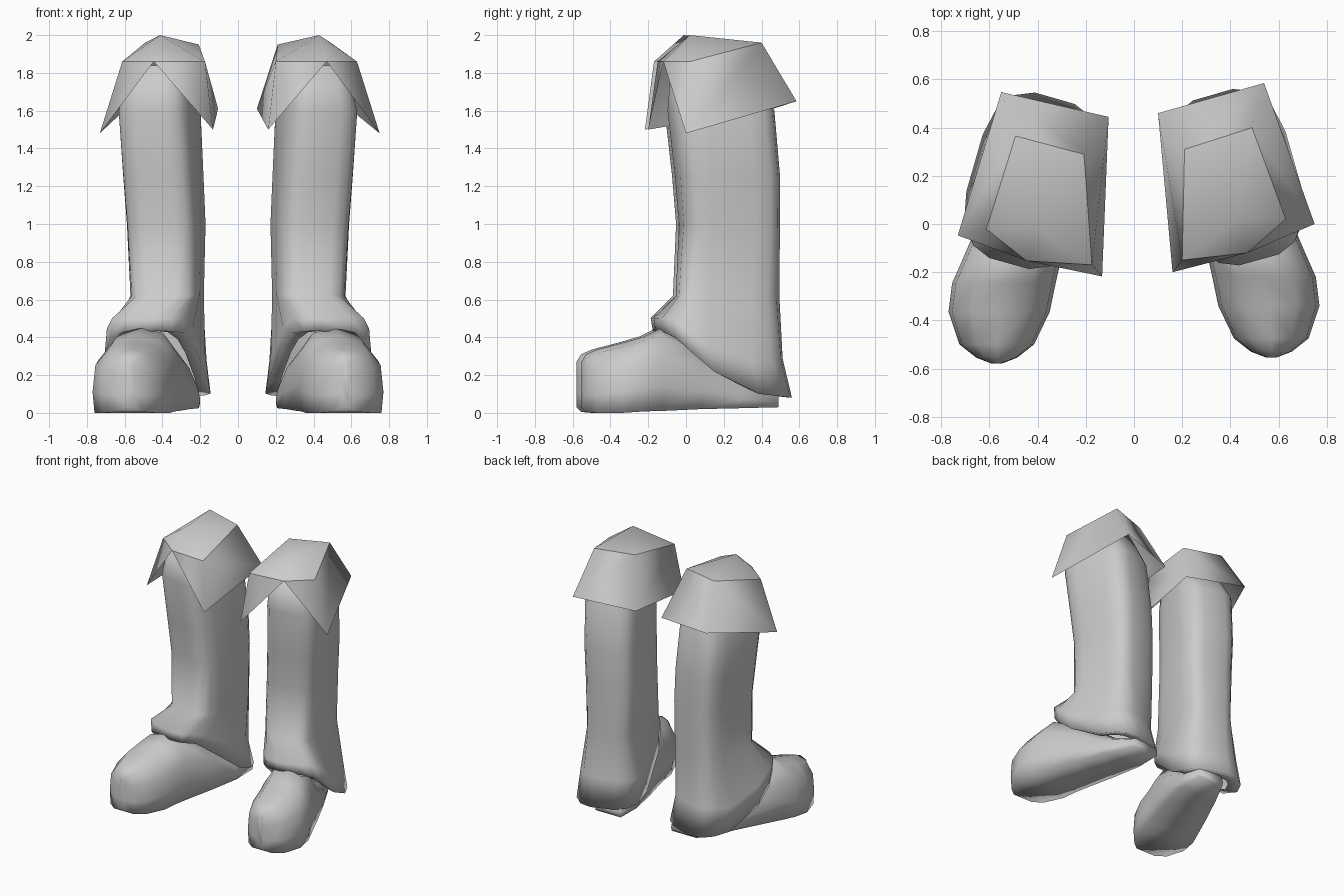
import bpy, bmesh, math
from mathutils import Matrix, Vector

cube = bpy.data.objects.get("Cube")
if cube:
    bpy.data.objects.remove(cube)

grey = bpy.data.materials.new("plain grey")
grey.use_nodes = True
grey.diffuse_color = (0.6, 0.6, 0.6, 1)
grey.node_tree.nodes["Principled BSDF"].inputs["Base Color"].default_value = (0.6, 0.6, 0.6, 1)


def finish(name, bm, side, move):
    """Place the part on one side, mirror it for the right, and shade it."""
    bmesh.ops.recalc_face_normals(bm, faces=bm.faces)
    if side < 0:
        bm.transform(Matrix.Scale(-1, 4, Vector((1, 0, 0))) @ move)
        bmesh.ops.reverse_faces(bm, faces=bm.faces)
    mesh = bpy.data.meshes.new(name)
    bm.to_mesh(mesh)
    bm.free()
    mesh.materials.append(grey)
    mesh.shade_smooth()
    bpy.context.collection.objects.link(bpy.data.objects.new(name, mesh))


def loft(bm, rings, cap_end=True):
    """Skin a list of closed point rings."""
    loops = [[bm.verts.new(p) for p in ring] for ring in rings]
    for a, b in zip(loops, loops[1:]):
        n = len(a)
        for i in range(n):
            j = (i + 1) % n
            bm.faces.new((a[i], a[j], b[j], b[i]))
    bm.faces.new(loops[0])
    if cap_end:
        bm.faces.new(loops[-1])


def interpolate(table, t):
    for (t0, v0), (t1, v1) in zip(table, table[1:]):
        if t <= t1:
            return v0 + (v1 - v0) * max(0, (t - t0) / (t1 - t0))
    return table[-1][1]


def oval(cx, cy, rx, ry, height, turn, power=0.5, sides=16):
    """Turned rounded-box ring; height is a number or a function of y."""
    ring = []
    for i in range(sides):
        a = math.tau * (i + 0.5) / sides
        c, s = math.cos(a), math.sin(a)
        u = rx * math.copysign(abs(c) ** power, c)
        v = ry * math.copysign(abs(s) ** power, s)
        x = cx + u * math.cos(turn) - v * math.sin(turn)
        y = cy + u * math.sin(turn) + v * math.cos(turn)
        ring.append((x, y, height(y) if callable(height) else height))
    return ring


# Lower rim of the boot, high over the instep and low at the heel
RIM = [(-0.2, 0.44), (-0.08, 0.42), (0.12, 0.24), (0.3, 0.11), (0.57, 0.08)]


def rim(y):
    return interpolate(RIM, y)


def flare(y):
    return rim(y) + interpolate([(-0.2, 0.06), (0.1, 0.12), (0.5, 0.2)], y)


def build_shaft(side, name):
    bm = bmesh.new()
    loft(bm, [
        oval(0.40, 0.13, 0.15, 0.2, 1.84, 0.28),
        oval(0.415, 0.185, 0.2, 0.275, 1.6, 0.2, 0.55),
        oval(0.395, 0.22, 0.197, 0.27, 1.25, 0.17),
        oval(0.38, 0.23, 0.195, 0.26, 1.0, 0.15),
        oval(0.375, 0.22, 0.185, 0.27, 0.62, 0.1),
        oval(0.43, 0.17, 0.235, 0.335, flare, 0.27, 0.62),
        oval(0.425, 0.2, 0.25, 0.355, rim, 0.28, 0.65),
        oval(0.425, 0.19, 0.18, 0.26, lambda y: rim(y) + 0.02, 0.28, 0.65),
    ], cap_end=False)
    finish(name, bm, side, Matrix.Translation((0, -0.015, 0)))


# Arched foot section, wall to wall, over a flat sole
ARCH = [(-0.95, 0), (-1, 0.3), (-0.93, 0.68), (-0.55, 0.94), (0, 1)]
ARCH += [(-x, z) for x, z in reversed(ARCH[:-1])]


def build_foot(side, name):
    bm = bmesh.new()
    # y, centre x, half width, bottom, top
    stations = [
        (0.49, 0.31, 0.11, 0.03, 0.12), (0.3, 0.36, 0.16, 0.025, 0.18),
        (0.08, 0.435, 0.19, 0.02, 0.34), (-0.13, 0.51, 0.205, 0.01, 0.45),
        (-0.22, 0.54, 0.215, 0.008, 0.405), (-0.34, 0.56, 0.21, 0, 0.37),
        (-0.475, 0.57, 0.155, 0, 0.335), (-0.53, 0.57, 0.085, 0.005, 0.31),
        (-0.555, 0.57, 0.02, 0.03, 0.27),
    ]
    loft(bm, [[(cx + u * w, y, lo + v * (hi - lo)) for u, v in ARCH]
              for y, cx, w, lo, hi in stations])
    finish(name, bm, side, Matrix.Translation((0, -0.025, 0)))


CUFF_POINTS = {
    "peak": (0.43, 0.02, 2.0), "notch": (0.47, -0.12, 1.86),
    "top_front_in": (0.2, -0.15, 1.86), "top_front_out": (0.63, 0.02, 1.86),
    "top_back_in": (0.21, 0.31, 1.95), "top_back_out": (0.49, 0.4, 1.96),
    "tip_front_in": (0.16, -0.2, 1.5), "tip_front_out": (0.75, 0, 1.48),
    "tip_back_in": (0.1, 0.46, 1.61), "tip_back_out": (0.54, 0.585, 1.65),
}
KNEE_FACES = (
    "peak top_front_in notch", "peak notch top_front_out",
    "peak top_front_out top_back_out", "peak top_back_out top_back_in",
    "peak top_back_in top_front_in",
)
# Split front flaps, then inner, back and outer skirts
CUFF_FACES = (
    "notch top_front_in tip_front_in", "notch tip_front_out top_front_out",
    "top_front_in top_back_in tip_back_in tip_front_in",
    "top_back_in top_back_out tip_back_out tip_back_in",
    "top_back_out top_front_out tip_front_out tip_back_out",
)


def build_panels(side, name, faces):
    bm = bmesh.new()
    used = sorted(set(" ".join(faces).split()))
    v = {key: bm.verts.new(CUFF_POINTS[key]) for key in used}
    for keys in faces:
        bm.faces.new([v[k] for k in keys.split()])
    pivot = Vector((0, 0.25, 0))
    move = (Matrix.Translation(pivot + Vector((-0.005, -0.01, 0)))
            @ Matrix.Rotation(-0.05, 4, 'Z') @ Matrix.Translation(-pivot))
    finish(name, bm, side, move)


for side, word in ((1, "left"), (-1, "right")):
    build_shaft(side, word + "_boot_shaft")
    build_foot(side, word + "_foot")
    build_panels(side, word + "_knee_top", KNEE_FACES)
    build_panels(side, word + "_cuff", CUFF_FACES)
